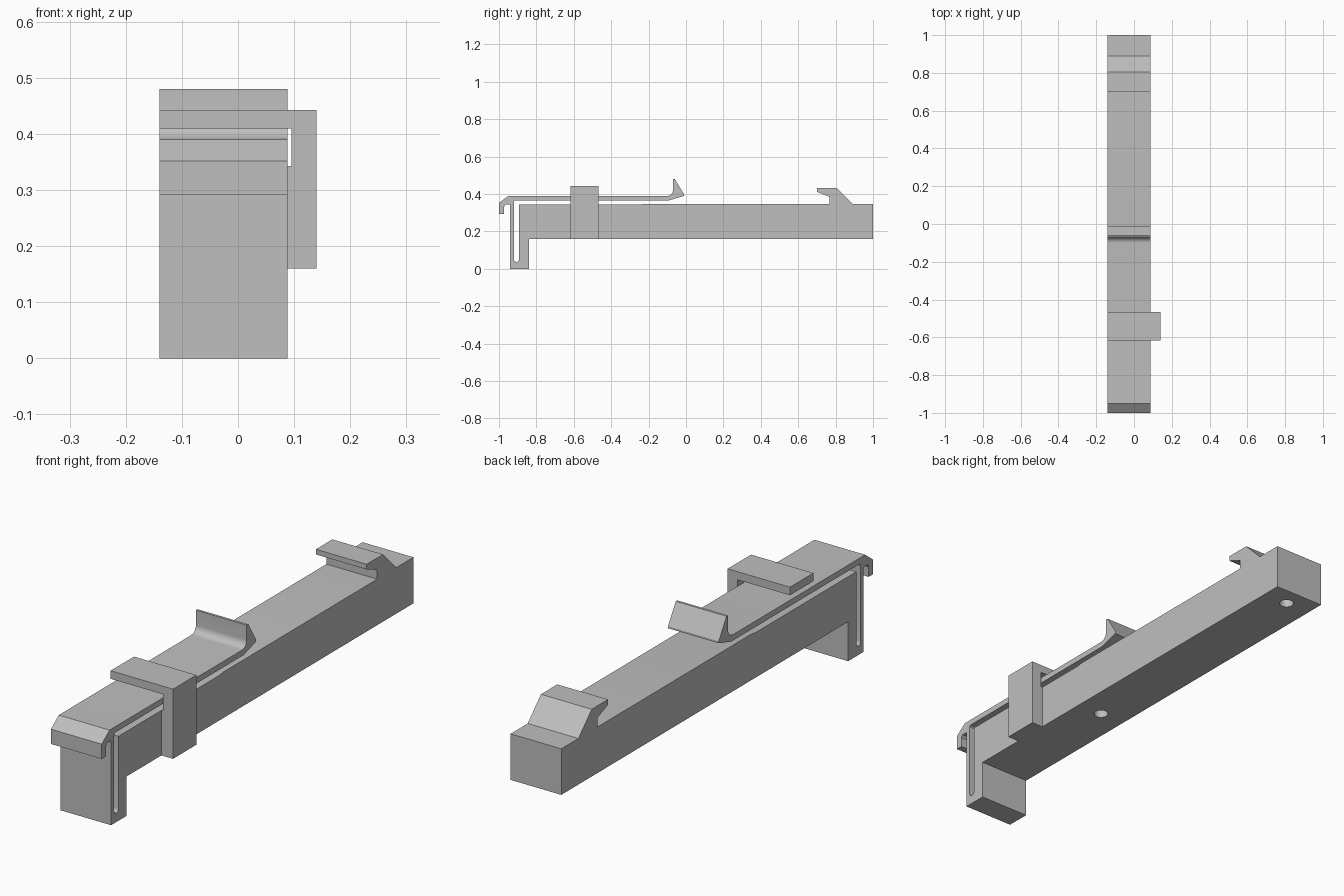
import bpy, bmesh, math
from mathutils import Vector

cube = bpy.data.objects.get("Cube")
if cube:
    bpy.data.objects.remove(cube, do_unlink=True)

grey = bpy.data.materials.new("plain grey")
grey.use_nodes = True
colour = (0.52, 0.52, 0.52, 1)
grey.diffuse_color = colour
grey.node_tree.nodes["Principled BSDF"].inputs["Base Color"].default_value = colour

X0, X1 = -0.14, 0.088        # sides of the main bar
BOTTOM, TOP = 0.16, 0.343    # underside and top of the main bar


def arc(cx, cz, r, start, end, steps=8):
    angles = [math.radians(start + (end - start) * i / steps) for i in range(steps + 1)]
    return [(cx + r * math.cos(a), cz + r * math.sin(a)) for a in angles]


def extrude(name, profile, place, offset):
    """Turn a 2D profile into a solid prism."""
    bm = bmesh.new()
    face = bm.faces.new([bm.verts.new(place(u, v)) for u, v in profile])
    result = bmesh.ops.extrude_face_region(bm, geom=[face])
    moved = [g for g in result["geom"] if isinstance(g, bmesh.types.BMVert)]
    bmesh.ops.translate(bm, verts=moved, vec=Vector(offset))
    bmesh.ops.recalc_face_normals(bm, faces=bm.faces)
    mesh = bpy.data.meshes.new(name)
    bm.to_mesh(mesh)
    bm.free()
    mesh.materials.append(grey)
    obj = bpy.data.objects.new(name, mesh)
    bpy.context.collection.objects.link(obj)
    return obj


# Side profile (y, z): foot, sprung lever and latch bar in one piece
profile = [(-0.84, 0), (-0.84, BOTTOM), (1, BOTTOM), (1, 0.347)]
# Fixed hook near the back
profile += [(0.89, 0.347), (0.805, 0.433), (0.70, 0.433), (0.70, 0.412),
            (0.767, 0.385), (0.767, 0.347)]
# Bar top and the rounded slot behind the front leg
profile += [(-0.22, 0.347), (-0.25, TOP), (-0.893, TOP)]
profile += arc(-0.9065, 0.05, 0.0135, 0, -180)
# Lever underside and upturned thumb tab
profile += [(-0.92, 0.36), (-0.915, 0.366), (-0.09, 0.366), (-0.01, 0.39),
            (-0.01, 0.398), (-0.06, 0.48), (-0.07, 0.48)]
profile += arc(-0.1, 0.42, 0.03, 0, -90)
# Front lip and leg
profile += [(-0.95, 0.39), (-1, 0.352), (-1, 0.292), (-0.972, 0.292),
            (-0.972, 0.333), (-0.965, TOP), (-0.94, TOP), (-0.94, 0)]
body = extrude("latch_bar", profile, lambda y, z: (X0, y, z), (X1 - X0, 0, 0))

# Blind screw holes in the underside
for i, y in enumerate((-0.237, 0.92)):
    hole = extrude(f"screw_hole_cutter_{i + 1}", arc((X0 + X1) / 2, y, 0.028, 0, 345, 23),
                   lambda a, b: (a, b, BOTTOM - 0.05), (0, 0, 0.15))
    hole.hide_render = True
    hole.hide_viewport = True
    cut = body.modifiers.new("screw hole", "BOOLEAN")
    cut.operation = "DIFFERENCE"
    cut.solver = "EXACT"
    cut.object = hole

# Guard that reaches over the lever from one side
guard_profile = [(X1, BOTTOM), (0.14, BOTTOM), (0.14, 0.443), (X0, 0.443),
                 (X0, 0.41), (0.095, 0.41), (0.095, TOP), (X1, TOP)]
guard = extrude("lever_guard", guard_profile, lambda x, z: (x, -0.617, z), (0, 0.15, 0))

# Apply the cuts, then smooth only the rounded surfaces
bpy.context.view_layer.objects.active = body
body.select_set(True)
for mod in list(body.modifiers):
    bpy.ops.object.modifier_apply(modifier=mod.name)
bpy.ops.object.shade_smooth_by_angle(angle=math.radians(25))
for obj in [o for o in bpy.data.objects if o.name.startswith("screw_hole_cutter")]:
    bpy.data.objects.remove(obj, do_unlink=True)
